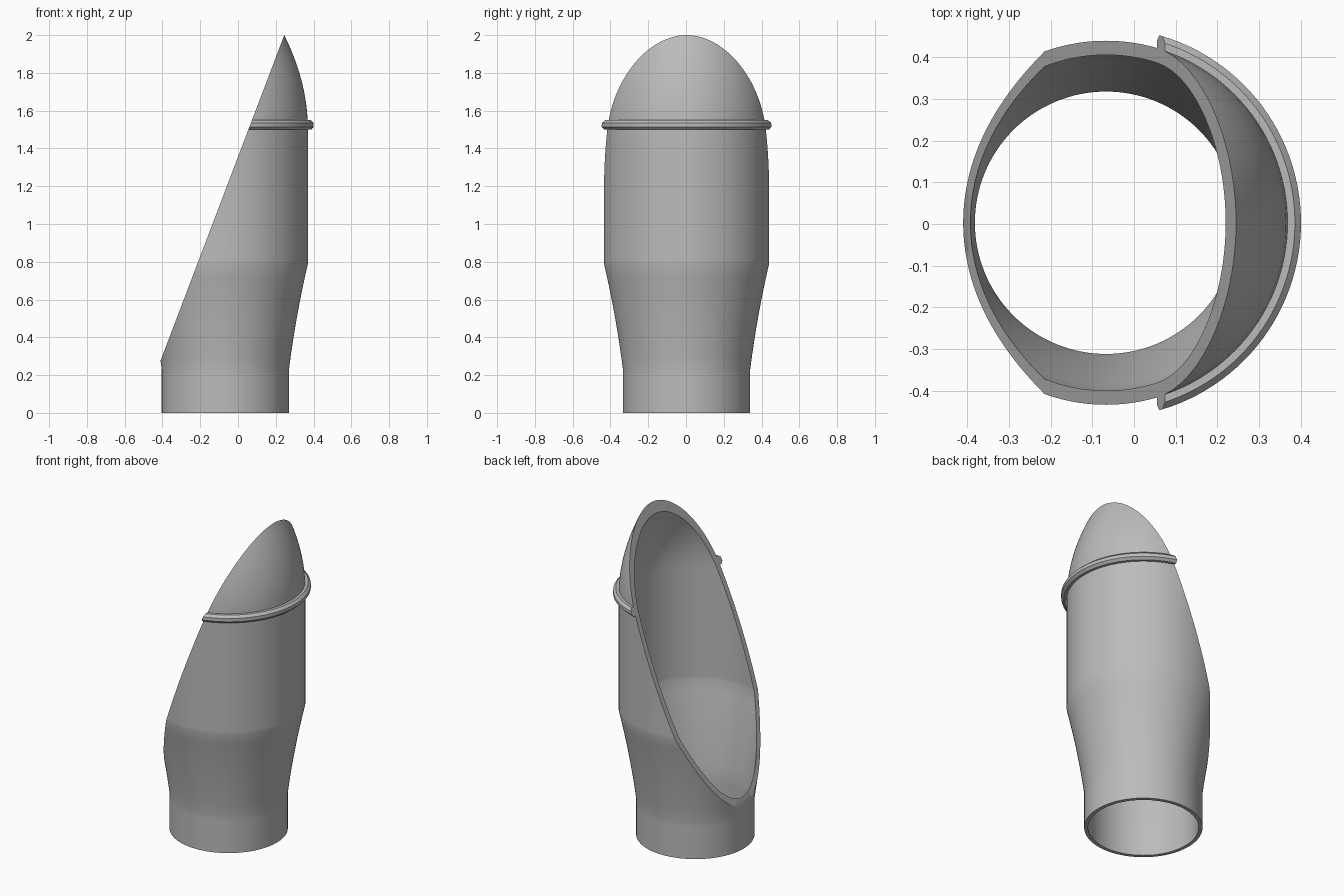
import bpy, bmesh, math
from mathutils import Vector, Matrix

cube = bpy.data.objects.get("Cube")
if cube:
    bpy.data.objects.remove(cube, do_unlink=True)

AXIS = Vector((-0.067, 0.003, 0))
CUT_POINT = Vector((0.245, 0, 2.0))
CUT_NORMAL = Vector((-1.71, 0, 0.65)).normalized()
SEGMENTS = 128

metal = bpy.data.materials.new("grey metal")
metal.use_nodes = True
GREY = (0.5, 0.5, 0.5, 1)
metal.diffuse_color = GREY
metal.node_tree.nodes["Principled BSDF"].inputs["Base Color"].default_value = GREY


def turned_and_cut(name, profile):
    """Revolve a closed (radius, height) profile, then slice it and cap the slice."""
    bm = bmesh.new()
    rings = []
    for i in range(SEGMENTS):
        spin = Matrix.Rotation(math.tau * i / SEGMENTS, 3, 'Z')
        rings.append([bm.verts.new(AXIS + spin @ Vector((r, 0, z))) for r, z in profile])
    n = len(profile)
    for i in range(SEGMENTS):
        a, b = rings[i], rings[(i + 1) % SEGMENTS]
        for j in range(n):
            k = (j + 1) % n
            bm.faces.new((a[j], b[j], b[k], a[k]))
    bmesh.ops.bisect_plane(bm, geom=bm.verts[:] + bm.edges[:] + bm.faces[:], dist=1e-6,
                           plane_co=CUT_POINT, plane_no=CUT_NORMAL, clear_outer=True)
    rim = [e for e in bm.edges if e.is_boundary]
    bmesh.ops.triangle_fill(bm, edges=rim, use_beauty=True, normal=CUT_NORMAL)
    bmesh.ops.recalc_face_normals(bm, faces=bm.faces)
    mesh = bpy.data.meshes.new(name)
    bm.to_mesh(mesh)
    bm.free()
    mesh.materials.append(metal)
    obj = bpy.data.objects.new(name, mesh)
    bpy.context.collection.objects.link(obj)
    bpy.ops.object.select_all(action='DESELECT')
    obj.select_set(True)
    bpy.context.view_layer.objects.active = obj
    bpy.ops.object.shade_smooth_by_angle(angle=math.radians(30))
    return obj


def wall(base, body, dome_drop):
    """Straight base, concave flare, straight body, then a dome curving inward."""
    points = [(base, 0), (base, 0.2), (base, 0.23)]
    for i in range(1, 9):
        t = i / 8
        points.append((base + (body - base) * (0.7 * t + 0.3 * t * t), 0.23 + 0.56 * t))
    points += [(body, 0.81), (body, 1.48)]
    for i in range(12):
        t = i / 10
        points.append((body - dome_drop * t * t, 1.5 + 0.5 * t))
    return points


# Hollow slanted tube
outer = wall(0.337, 0.437, 0.125)
inner = wall(0.315, 0.403, 0.153)
turned_and_cut("tube", outer + inner[::-1])

# Raised band with an eight-sided section
band = []
for i in range(8):
    a = math.tau * (i + 0.5) / 8
    band.append((0.443 + 0.027 * math.cos(a), 1.525 + 0.027 * math.sin(a)))
turned_and_cut("band", band)
